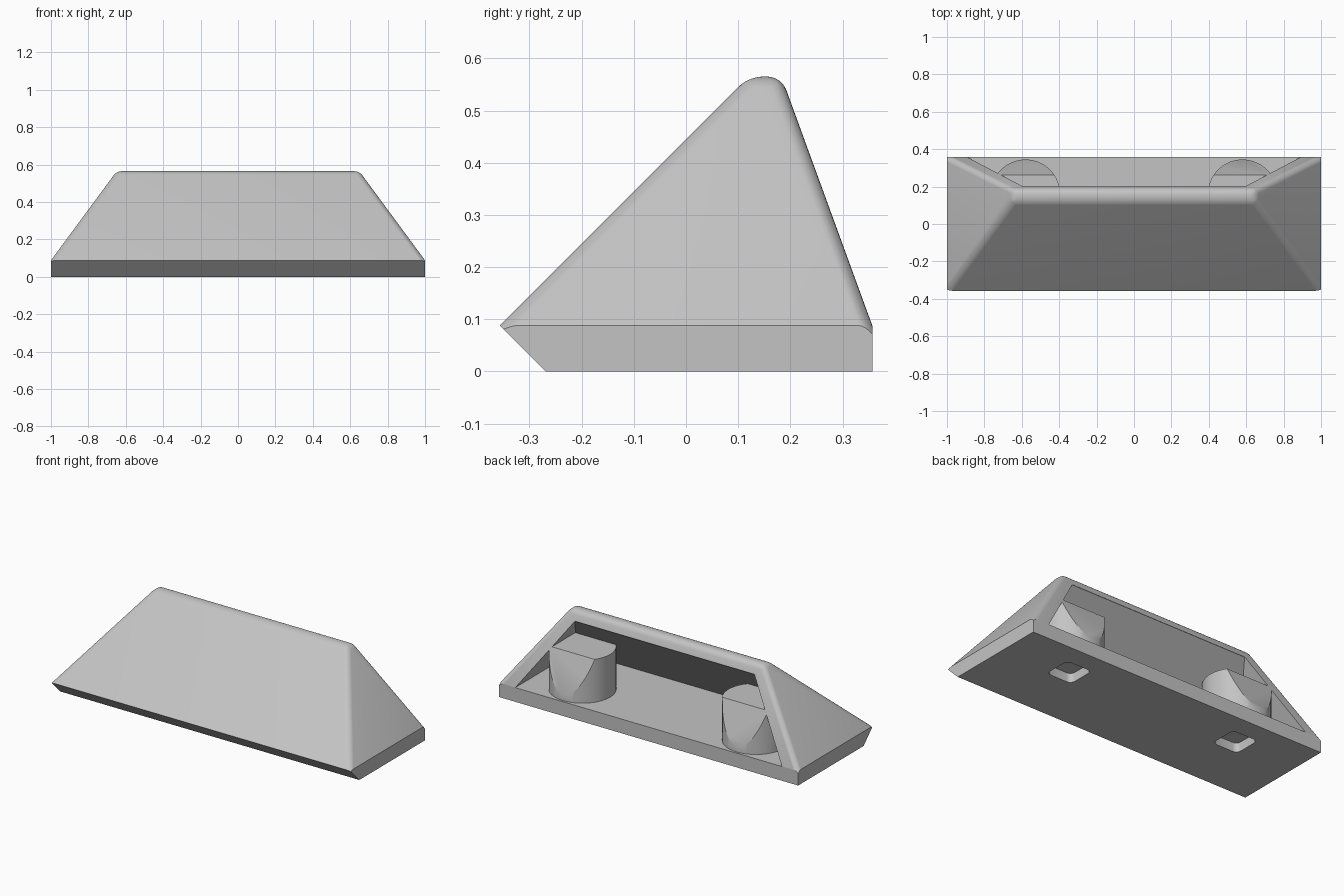
import bpy, bmesh, math

if "Cube" in bpy.data.objects:
    bpy.data.objects.remove(bpy.data.objects["Cube"])

grey = bpy.data.materials.new("plain_grey")
grey.diffuse_color = (0.55, 0.55, 0.55, 1)
grey.use_nodes = True
grey.node_tree.nodes["Principled BSDF"].inputs["Base Color"].default_value = grey.diffuse_color


def finish(bm, name):
    bmesh.ops.recalc_face_normals(bm, faces=bm.faces)
    mesh = bpy.data.meshes.new(name)
    bm.to_mesh(mesh)
    bm.free()
    ob = bpy.data.objects.new(name, mesh)
    bpy.context.collection.objects.link(ob)
    mesh.materials.append(grey)
    return ob


def frustum(name, low, high, round_edges=0.0):
    """Tapered block; low and high are (z, half width, front y, back y)."""
    bm = bmesh.new()
    rings = []
    for z, x, y0, y1 in (low, high):
        rings.append([bm.verts.new(p) for p in
                      ((-x, y0, z), (x, y0, z), (x, y1, z), (-x, y1, z))])
    a, b = rings
    bm.faces.new(a[::-1])
    bm.faces.new(b)
    for i in range(4):
        j = (i + 1) % 4
        bm.faces.new((a[i], a[j], b[j], b[i]))
    if round_edges:
        edges = [e for e in bm.edges if max(v.co.z for v in e.verts) == max(v.co.z for v in b)]
        bmesh.ops.bevel(bm, geom=edges, offset=round_edges, offset_type='OFFSET',
                        segments=6, profile=0.5, affect='EDGES', clamp_overlap=True)
    return finish(bm, name)


def prism_x(name, profile, half):
    """Side profile (y, z) extruded along x."""
    bm = bmesh.new()
    face = bm.faces.new([bm.verts.new((-half, y, z)) for y, z in profile])
    out = bmesh.ops.extrude_face_region(bm, geom=[face])["geom"]
    moved = [g for g in out if isinstance(g, bmesh.types.BMVert)]
    bmesh.ops.translate(bm, verts=moved, vec=(2 * half, 0, 0))
    return finish(bm, name)


def cylinder(name, x, y, radius, z0, z1):
    bm = bmesh.new()
    bmesh.ops.create_cone(bm, cap_ends=True, segments=64, radius1=radius,
                          radius2=radius, depth=z1 - z0)
    bmesh.ops.translate(bm, verts=bm.verts, vec=(x, y, (z0 + z1) / 2))
    return finish(bm, name)


def pocket(name, x, y, half, z1):
    """Square cutter with rounded upright edges."""
    bm = bmesh.new()
    bmesh.ops.create_cube(bm, size=1)
    bmesh.ops.scale(bm, verts=bm.verts, vec=(2 * half, 2 * half, z1 + 0.1))
    bmesh.ops.translate(bm, verts=bm.verts, vec=(x, y, (z1 - 0.1) / 2))
    upright = [e for e in bm.edges if abs(e.verts[0].co.z - e.verts[1].co.z) > 0.01]
    bmesh.ops.bevel(bm, geom=upright, offset=0.03, segments=4, profile=0.5, affect='EDGES')
    return finish(bm, name)


def boolean(target, tool, operation):
    mod = target.modifiers.new("cut", 'BOOLEAN')
    mod.object, mod.operation, mod.solver = tool, operation, 'EXACT'
    bpy.context.view_layer.objects.active = target
    bpy.ops.object.modifier_apply(modifier=mod.name)
    bpy.data.objects.remove(tool, do_unlink=True)


# Sloped hood with rounded edges, running below the base so the trim is clean
RIM, TOP, DROP = 0.088, 0.565, 0.3
rise = TOP - RIM
hood = frustum("wedge_housing",
               (RIM - DROP, 1 + 0.737 * DROP, -0.357 - DROP, 0.357 + 0.365 * DROP),
               (TOP, 1 - 0.737 * rise, -0.357 + rise, 0.357 - 0.365 * rise), 0.026)

# Upright base sides with an undercut front
base = prism_x("base_trim", [(-0.269, 0), (0.357, 0), (0.357, 0.8),
                             (-0.357, 0.8), (-0.357, RIM)], 1.0)
boolean(hood, base, 'INTERSECT')

# Rear cavity, leaving two round posts standing on the floor
cavity = frustum("cavity", (0.086, 0.892, -0.219, 0.8), (0.507, 0.6, 0.202, 0.8))
for side in (-1, 1):
    boolean(cavity, cylinder("post", side * 0.58, 0.16, 0.185, -0.1, 0.345), 'DIFFERENCE')
boolean(hood, cavity, 'DIFFERENCE')

# Shallow pockets in the underside below the posts
for side in (-1, 1):
    boolean(hood, pocket("pocket", side * 0.577, 0.15, 0.085, 0.055), 'DIFFERENCE')

bpy.ops.object.select_all(action='DESELECT')
hood.select_set(True)
bpy.context.view_layer.objects.active = hood
bpy.ops.object.shade_smooth_by_angle(angle=math.radians(25))
